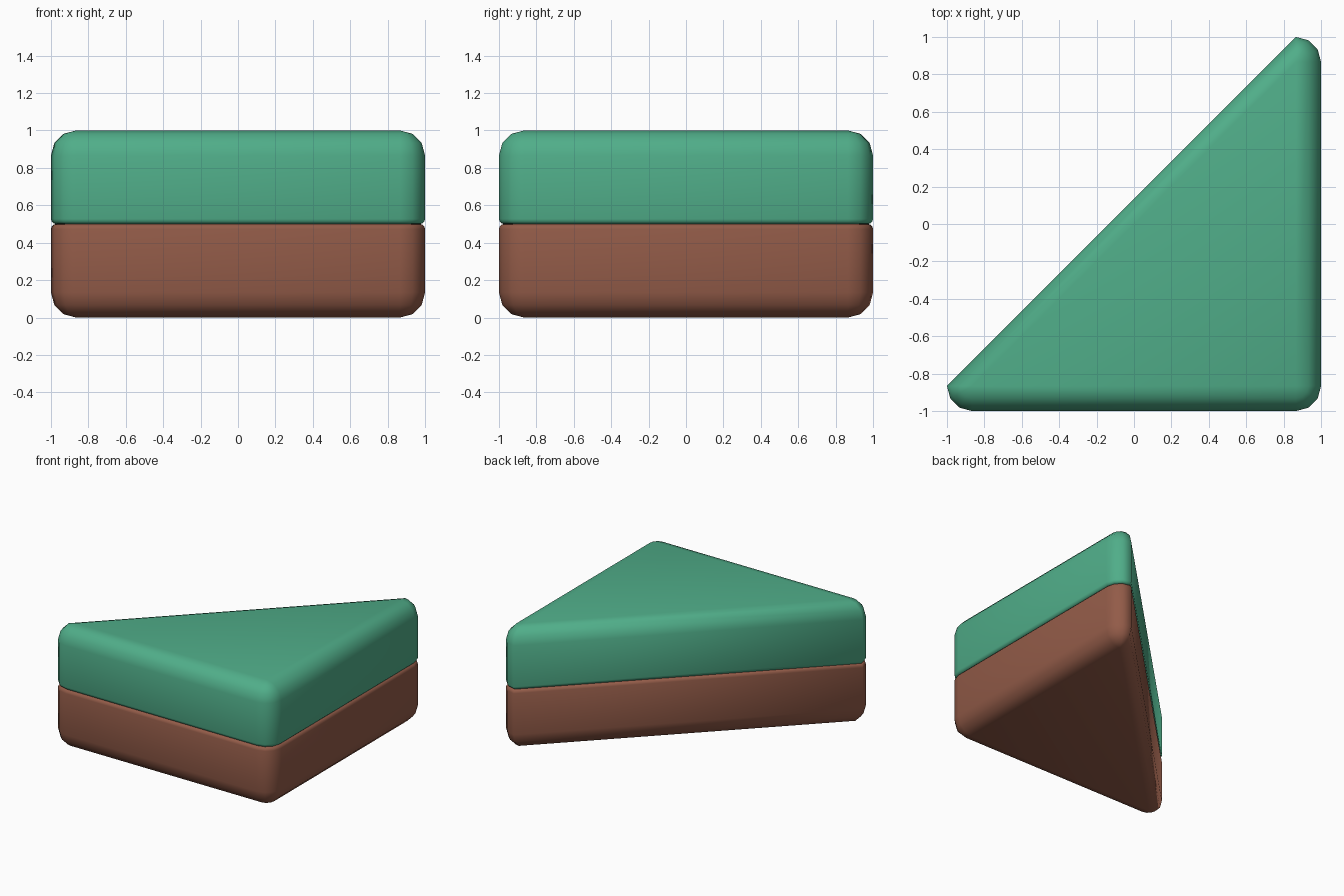
import bpy, bmesh
from math import sin, cos, radians

if "Cube" in bpy.data.objects:
    bpy.data.objects.remove(bpy.data.objects["Cube"])

R = 0.134           # edge radius
C = 1 - R           # corner centre distance
B = 0.027           # small seam rounding
STEPS = (0, 30, 60, 90)
# triangle corners with the start angle of each quarter-round
CORNERS = ((C, -C, -90), (C, C, 0), (-C, -C, 180))


def material(name, rgb):
    m = bpy.data.materials.new(name)
    m.diffuse_color = (*rgb, 1)
    m.use_nodes = True
    m.node_tree.nodes["Principled BSDF"].inputs["Base Color"].default_value = m.diffuse_color
    return m


def slab(name, to_z, mat):
    """Loft rounded-triangle rings from the outer flat face to the seam."""
    profile = [(R * sin(radians(a)), 0.5 - R + R * cos(radians(a))) for a in STEPS]
    profile += [(R - B + B * cos(radians(a)), B - B * sin(radians(a))) for a in STEPS]
    bm = bmesh.new()
    rings = []
    for s, h in profile:
        rings.append([bm.verts.new((cx + s * cos(radians(a0 + a)),
                                    cy + s * sin(radians(a0 + a)), to_z(h)))
                      for cx, cy, a0 in CORNERS for a in STEPS])
    n = len(rings[0])
    for lo, hi in zip(rings, rings[1:]):
        for i in range(n):
            j = (i + 1) % n
            bm.faces.new((lo[i], lo[j], hi[j], hi[i]))
    bm.faces.new(rings[0])
    bm.faces.new(rings[-1])
    bmesh.ops.remove_doubles(bm, verts=bm.verts, dist=1e-5)
    bmesh.ops.recalc_face_normals(bm, faces=bm.faces)
    for f in bm.faces:
        f.smooth = True
    me = bpy.data.meshes.new(name)
    bm.to_mesh(me)
    bm.free()
    me.materials.append(mat)
    ob = bpy.data.objects.new(name, me)
    bpy.context.collection.objects.link(ob)
    return ob


# grass layer on top, soil layer mirrored below
slab("grass_layer", lambda h: 0.5 + h, material("grass", (0.08, 0.42, 0.25)))
slab("soil_layer", lambda h: 0.5 - h, material("soil", (0.29, 0.105, 0.065)))
